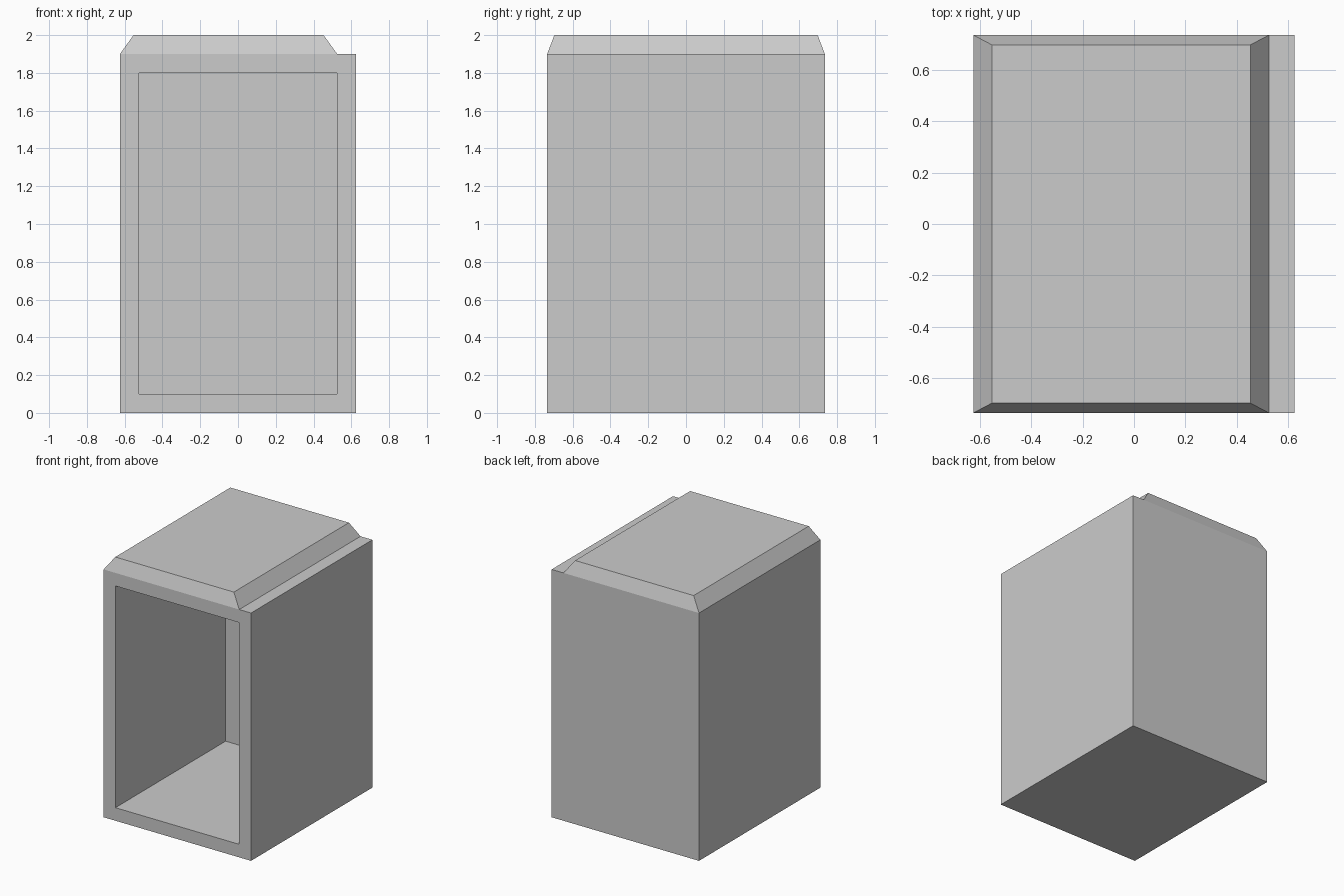
import bpy, bmesh
from mathutils import Vector

default = bpy.data.objects.get("Cube")
if default:
    bpy.data.objects.remove(default, do_unlink=True)

# Single flat colour
grey = bpy.data.materials.new("light grey")
grey.use_nodes = True
colour = (0.6, 0.6, 0.6, 1)
grey.diffuse_color = colour
bsdf = next(n for n in grey.node_tree.nodes if n.type == 'BSDF_PRINCIPLED')
bsdf.inputs["Base Color"].default_value = colour

HALF_X, HALF_Y = 0.625, 0.735
BODY_TOP, CAP_TOP = 1.9, 2.0
WALL, BACK_WALL = 0.1, 0.135


def box(low, high):
    """Return a bmesh box spanning two opposite corners."""
    bm = bmesh.new()
    bmesh.ops.create_cube(bm, size=1)
    low, high = Vector(low), Vector(high)
    for v in bm.verts:
        v.co = (low + high) / 2 + v.co * (high - low)
    bm.normal_update()
    return bm


def facing(bm, direction):
    return max(bm.faces, key=lambda f: f.normal.dot(Vector(direction)))


def finish(bm, name):
    mesh = bpy.data.meshes.new(name)
    bm.to_mesh(mesh)
    bm.free()
    mesh.materials.append(grey)
    obj = bpy.data.objects.new(name, mesh)
    bpy.context.collection.objects.link(obj)
    return obj


# Casing: box hollowed from the front, leaving walls all round
bm = box((-HALF_X, -HALF_Y, 0), (HALF_X, HALF_Y, BODY_TOP))
front = facing(bm, (0, -1, 0))
bmesh.ops.inset_region(bm, faces=[front], thickness=WALL, use_even_offset=True)
pushed = bmesh.ops.extrude_discrete_faces(bm, faces=[front])["faces"]
depth = 2 * HALF_Y - BACK_WALL
bmesh.ops.translate(bm, verts=pushed[0].verts, vec=(0, depth, 0))
bmesh.ops.recalc_face_normals(bm, faces=bm.faces)
finish(bm, "casing")

# Top cap: sloped on four sides, stopping short of the +x edge
bm = box((-HALF_X, -HALF_Y, BODY_TOP), (HALF_X - WALL, HALF_Y, CAP_TOP))
top = facing(bm, (0, 0, 1))
middle = top.calc_center_median()
for v in top.verts:
    v.co.x -= 0.072 if v.co.x > middle.x else -0.072
    v.co.y -= 0.038 if v.co.y > middle.y else -0.038
bmesh.ops.delete(bm, geom=[facing(bm, (0, 0, -1))], context='FACES_ONLY')
bm.normal_update()
finish(bm, "top_cap")
